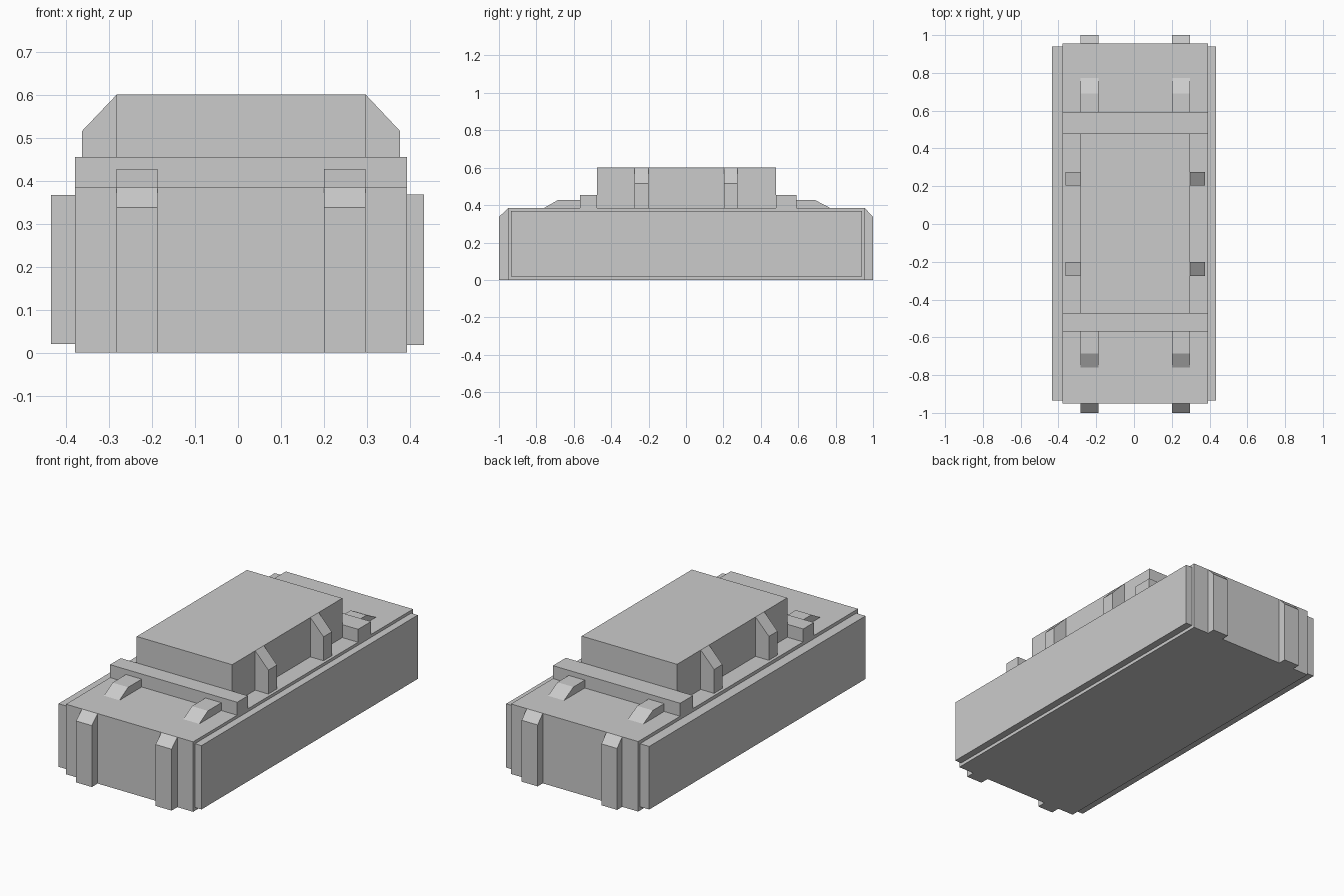
import bpy, bmesh
from mathutils import Vector

if "Cube" in bpy.data.objects:
    bpy.data.objects.remove(bpy.data.objects["Cube"])


def prism(name, profile, axis, lo, hi):
    """Extrude a 2D profile along x (profile is y,z) or y (profile is x,z)."""
    def place(p, t):
        return (t, p[0], p[1]) if axis == 'x' else (p[0], t, p[1])
    bm = bmesh.new()
    face = bm.faces.new([bm.verts.new(place(p, lo)) for p in profile])
    ext = bmesh.ops.extrude_face_region(bm, geom=[face])
    verts = [g for g in ext['geom'] if isinstance(g, bmesh.types.BMVert)]
    bmesh.ops.translate(bm, verts=verts,
                        vec=Vector(place((0, 0), hi - lo)))
    bmesh.ops.recalc_face_normals(bm, faces=bm.faces)
    mesh = bpy.data.meshes.new(name)
    bm.to_mesh(mesh)
    bm.free()
    obj = bpy.data.objects.new(name, mesh)
    bpy.context.collection.objects.link(obj)
    return obj


def box(name, x, y, z):
    return prism(name, [(y[0], z[0]), (y[1], z[0]), (y[1], z[1]), (y[0], z[1])],
                 'x', x[0], x[1])


DECK = 0.384
BODY_X, BODY_Y = (-0.379, 0.393), (-0.95, 0.956)
TOP_X, TOP_Y = (-0.282, 0.297), (-0.475, 0.48)

# Main body and raised lid
box("body", BODY_X, BODY_Y, (0, DECK))
box("raised_lid", TOP_X, TOP_Y, (DECK, 0.6))

# Long side panels
box("side_panel_left", (-0.435, BODY_X[0]), (-0.935, 0.94), (0.02, 0.366))
box("side_panel_right", (BODY_X[1], 0.433), (-0.935, 0.94), (0.018, 0.368))

# Cross bars at both ends of the lid
box("cross_bar_front", BODY_X, (-0.568, TOP_Y[0]), (DECK, 0.455))
box("cross_bar_back", BODY_X, (TOP_Y[1], 0.592), (DECK, 0.455))

# End ribs with sloped tops, and deck wedges against the cross bars
for side, x0, x1 in (("left", -0.282, -0.187), ("right", 0.2, 0.297)):
    for end, wall, tip, bar, crest, toe in (
            ("front", BODY_Y[0], -1.0, -0.568, -0.685, -0.76),
            ("back", BODY_Y[1], 1.0, 0.592, 0.69, 0.772)):
        prism(f"end_rib_{end}_{side}",
              [(wall, 0), (tip, 0), (tip, 0.337), (wall, DECK)], 'x', x0, x1)
        prism(f"deck_wedge_{end}_{side}",
              [(bar, DECK), (toe, DECK), (crest, 0.427), (bar, 0.427)],
              'x', x0, x1)

# Buttresses on the long sides of the lid
for side, inner, outer in (("left", TOP_X[0], -0.363), ("right", TOP_X[1], 0.377)):
    for end, y0, y1 in (("front", -0.275, -0.2), ("back", 0.203, 0.275)):
        prism(f"lid_buttress_{end}_{side}",
              [(inner, DECK), (outer, DECK), (outer, 0.515), (inner, 0.6)],
              'y', y0, y1)
